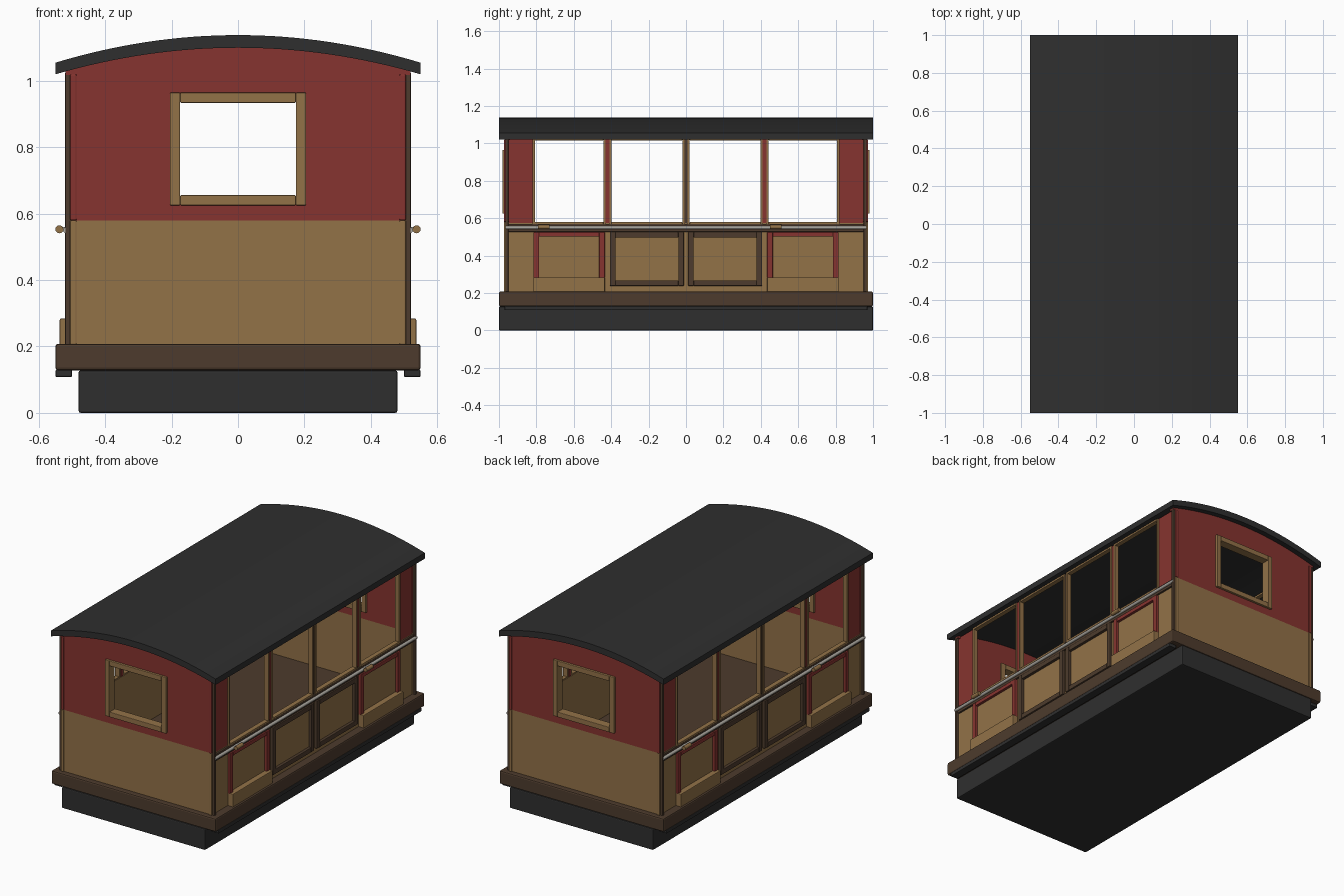
import bpy, bmesh
from mathutils import Matrix, Vector

cube = bpy.data.objects.get("Cube")
if cube:
    bpy.data.objects.remove(cube, do_unlink=True)


def material(name, rgb, metallic=0.0):
    m = bpy.data.materials.new(name)
    m.use_nodes = True
    m.diffuse_color = (*rgb, 1)
    bsdf = m.node_tree.nodes["Principled BSDF"]
    bsdf.inputs["Base Color"].default_value = (*rgb, 1)
    bsdf.inputs["Roughness"].default_value = 0.7
    return m


RED = material("dark red paint", (0.24, 0.034, 0.029))
TAN = material("tan wood", (0.29, 0.168, 0.064))
BROWN = material("dark brown wood", (0.075, 0.044, 0.026))
BLACK = material("charcoal", (0.028, 0.028, 0.028))
SILVER = material("brushed steel", (0.42, 0.40, 0.36))


def finish(name, bm, mat, bevel=0.0, turn=False):
    """Turn a bmesh into an object; turn spins it half way round z."""
    if turn:
        bm.transform(Matrix.Diagonal((-1, -1, 1, 1)))
    bmesh.ops.recalc_face_normals(bm, faces=bm.faces)
    mesh = bpy.data.meshes.new(name)
    bm.to_mesh(mesh)
    bm.free()
    mesh.materials.append(mat)
    ob = bpy.data.objects.new(name, mesh)
    bpy.context.collection.objects.link(ob)
    if bevel:
        mod = ob.modifiers.new("soft_edges", "BEVEL")
        mod.width, mod.segments = bevel, 2
    return ob


def boxes(name, mat, spans, bevel=0.0, turn=False):
    """Mesh of boxes, each given as x, y and z ranges."""
    bm = bmesh.new()
    for span in spans:
        lo, hi = Vector(r[0] for r in span), Vector(r[1] for r in span)
        bmesh.ops.create_cube(bm, size=1, matrix=Matrix.Translation((lo + hi) / 2)
                              @ Matrix.Diagonal((*(hi - lo), 1)))
    return finish(name, bm, mat, bevel, turn)


def ring(a, b, w):
    """Four border strips of a rectangle: two upright, bottom, top."""
    (a0, a1), (b0, b1) = a, b
    return [((a0, a0 + w), b), ((a1 - w, a1), b),
            ((a0 + w, a1 - w), (b0, b0 + w)), ((a0 + w, a1 - w), (b1 - w, b1))]


def prism(name, mat, outline, y0, y1, turn=False):
    """Extrude an x-z outline along y."""
    bm = bmesh.new()
    face = bm.faces.new([bm.verts.new((x, y0, z)) for x, z in outline])
    out = bmesh.ops.extrude_face_region(bm, geom=[face])
    verts = [v for v in out["geom"] if isinstance(v, bmesh.types.BMVert)]
    bmesh.ops.translate(bm, verts=verts, vec=(0, y1 - y0, 0))
    return finish(name, bm, mat, 0, turn)


def cylinder(name, mat, radius, length, axis, at, turn=False):
    bm = bmesh.new()
    rot = Vector((0, 0, 1)).rotation_difference(Vector(axis)).to_matrix().to_4x4()
    bmesh.ops.create_cone(bm, cap_ends=True, segments=16, radius1=radius, radius2=radius,
                          depth=length, matrix=Matrix.Translation(at) @ rot)
    return finish(name, bm, mat, 0, turn)


def arch(half, edge, rise, n=32):
    """Shallow arc from -half to half; edge is the height at the eaves."""
    xs = [half * (2 * i / n - 1) for i in range(n + 1)]
    return [(x, edge + rise * (1 - (x / 0.55) ** 2)) for x in xs]


smooth = []

# Underframe, floor and roof
boxes("underframe", BLACK, [((-0.48, 0.48), (-1, 1), (0, 0.128))], 0.006)
boxes("floor_base", BROWN, [((-0.55, 0.55), (-1, 1), (0.128, 0.208))], 0.008)
roof_line = arch(0.55, 1.055, 0.083) + arch(0.55, 1.02, 0.08)[::-1]
smooth.append(prism("roof", BLACK, roof_line, -1, 1))

LOW, WAIST, EAVE = 0.205, 0.58, 1.018
SKIN = (0.48, 0.503)
WINDOWS = [(-0.82, -0.43), (-0.41, -0.008), (0.008, 0.41), (0.43, 0.82)]

for turn, end, side in ((False, "front", "left"), (True, "back", "right")):
    # End wall with a window opening
    wall_y = (-0.968, -0.94)
    boxes(end + "_lower_wall", TAN, [((-0.49, 0.49), wall_y, (LOW, WAIST))], 0, turn)
    boxes(end + "_upper_wall", RED,
          [((-0.49, -0.19), wall_y, (WAIST, EAVE)), ((0.19, 0.49), wall_y, (WAIST, EAVE)),
           ((-0.19, 0.19), wall_y, (WAIST, 0.64)), ((-0.19, 0.19), wall_y, (0.95, EAVE))],
          0, turn)
    prism(end + "_gable", RED, [(0.52, EAVE), (-0.52, EAVE)] + arch(0.52, 1.022, 0.08),
          *wall_y, turn)
    boxes(end + "_window_frame", TAN,
          [(x, (-0.982, -0.928), z) for x, z in ring((-0.205, 0.205), (0.625, 0.965), 0.031)],
          0.003, turn)

    # Corner posts on both corners of this end
    for s, hand in ((1, "a"), (-1, "b")):
        def xr(a, b):
            return tuple(sorted((s * a, s * b)))
        post_y = (-0.974, -0.945)
        tag = end + "_corner_" + hand
        boxes(tag + "_lower_post", TAN, [(xr(0.486, 0.506), post_y, (LOW, WAIST))], 0.004, turn)
        boxes(tag + "_upper_post", RED, [(xr(0.486, 0.506), post_y, (WAIST, 1.02))], 0.004, turn)
        boxes(tag + "_edge_strip", BROWN,
              [(xr(0.504, 0.521), (-0.966, -0.95), (LOW, 1.025))], 0.003, turn)

    # Side wall below the waist and red panels beside the outer windows
    boxes(side + "_lower_wall", TAN, [(SKIN, (-0.95, 0.95), (LOW, 0.575))], 0, turn)
    boxes(side + "_upper_panels", RED,
          [(SKIN, (-0.95, -0.82), (0.575, 1.028)), (SKIN, (0.82, 0.95), (0.575, 1.028))], 0, turn)
    boxes(side + "_door_posts", RED,
          [((0.482, 0.508), (y - 0.011, y + 0.011), (0.575, 1.026)) for y in (-0.42, 0.42)],
          0, turn)
    boxes(side + "_centre_post", BROWN, [((0.482, 0.508), (-0.009, 0.009), (0.575, 1.026))],
          0, turn)
    boxes(side + "_underside_strip", BLACK, [((0.5, 0.55), (-0.97, 0.97), (0.108, 0.13))],
          0.004, turn)

    # Window frames, door frames and fixed panels along the side
    for i, (y0, y1) in enumerate(WINDOWS):
        tag = "%s_bay_%d" % (side, i + 1)
        boxes(tag + "_window_frame", TAN,
              [((0.484, 0.513), y, z) for y, z in ring((y0, y1), (0.568, 1.028), 0.012)],
              0.002, turn)
        if i in (0, 3):
            y0, y1 = y0 + 0.004, y1 - 0.004
            boxes(tag + "_door_frame", RED,
                  [((0.5, 0.519), (y0, y0 + 0.03), (0.28, 0.525)),
                   ((0.5, 0.519), (y1 - 0.03, y1), (0.28, 0.525)),
                   ((0.5, 0.519), (y0 + 0.03, y1 - 0.03), (0.502, 0.525))], 0.003, turn)
            boxes(tag + "_door_kickboard", TAN, [((0.5, 0.537), (y0, y1), (0.2, 0.284))],
                  0.004, turn)
        else:
            boxes(tag + "_panel_frame", BROWN,
                  [((0.5, 0.52), y, z) for y, z in
                   ring((y0 + 0.004, y1 - 0.004), (0.238, 0.526), 0.029)], 0.003, turn)

    # Waist rail, hand rod and door handles
    boxes(side + "_waist_rail", BROWN, [((0.49, 0.514), (-0.965, 0.965), (0.527, 0.57))],
          0.003, turn)
    smooth.append(cylinder(side + "_hand_rod", SILVER, 0.009, 1.93, (0, 1, 0),
                           (0.518, 0, 0.55), turn))
    for i, y in enumerate((-0.76, 0.48)):
        tag = "%s_handle_%d" % (side, i + 1)
        smooth.append(cylinder(tag + "_stem", SILVER, 0.007, 0.03, (1, 0, 0),
                               (0.523, y, 0.553), turn))
        smooth.append(cylinder(tag + "_grip", TAN, 0.012, 0.062, (0, 1, 0),
                               (0.538, y, 0.553), turn))

# Smooth the curved parts, keeping their rims sharp
for ob in bpy.context.selected_objects:
    ob.select_set(False)
for ob in smooth:
    ob.select_set(True)
bpy.context.view_layer.objects.active = smooth[0]
bpy.ops.object.shade_smooth_by_angle()
